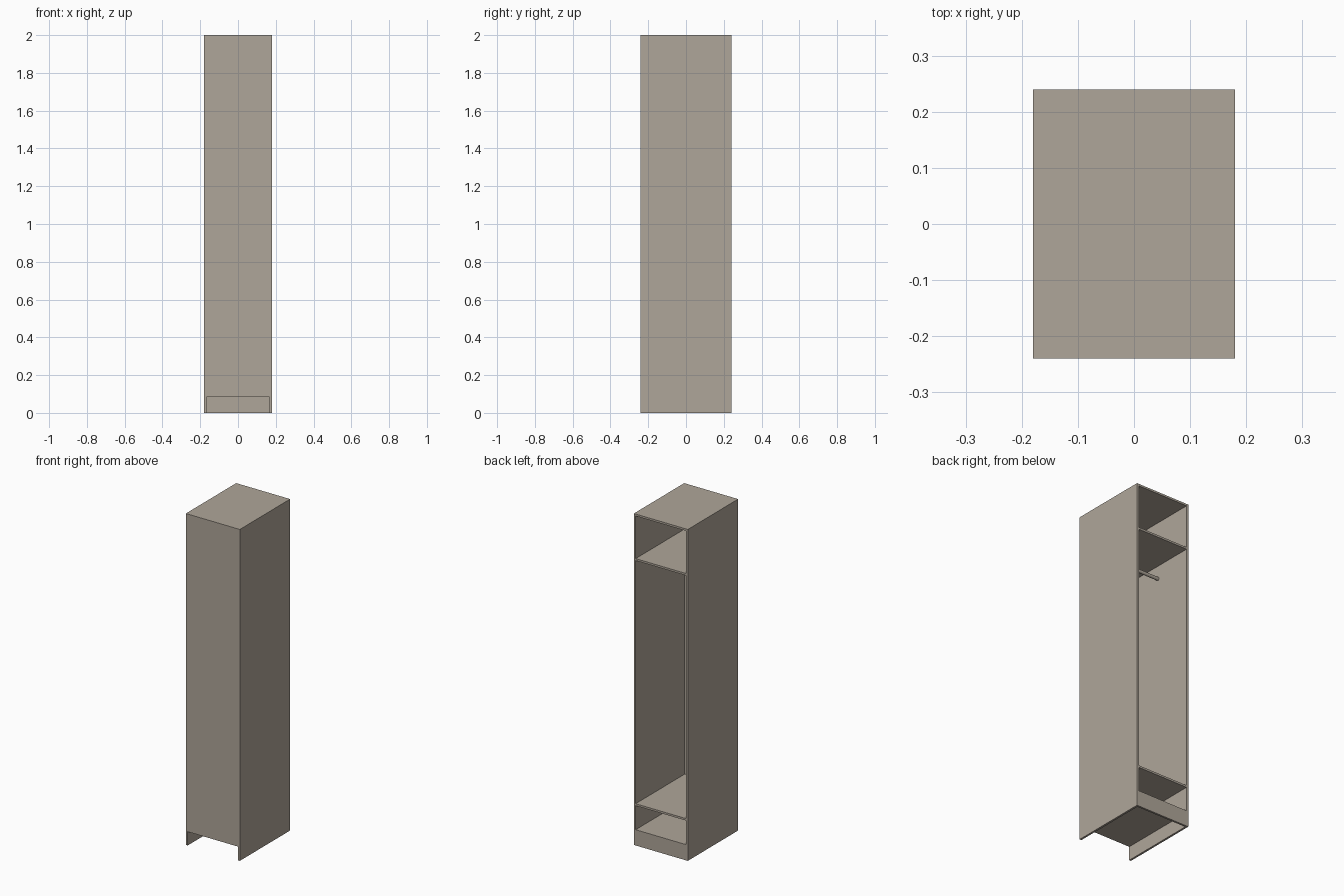
import bpy, math

if "Cube" in bpy.data.objects:
    bpy.data.objects.remove(bpy.data.objects["Cube"])

W, D, H, T = 0.36, 0.48, 2.0, 0.012   # overall size and board thickness
KICK = 0.083                          # toe-kick height

mat = bpy.data.materials.new("warm grey board")
mat.diffuse_color = (0.43, 0.38, 0.32, 1)
mat.use_nodes = True
mat.node_tree.nodes["Principled BSDF"].inputs["Base Color"].default_value = mat.diffuse_color


def board(name, x0, x1, y0, y1, z0, z1):
    bpy.ops.mesh.primitive_cube_add(
        size=1, location=((x0 + x1) / 2, (y0 + y1) / 2, (z0 + z1) / 2))
    ob = bpy.context.object
    ob.name = name
    ob.scale = (x1 - x0, y1 - y0, z1 - z0)
    bpy.ops.object.transform_apply(location=False, rotation=False, scale=True)
    ob.data.materials.append(mat)
    return ob


xi = W / 2 - T      # inner face of the sides
yf, yb = -D / 2, D / 2

# Side walls reach the floor
board("left_side", -W / 2, -xi, yf, yb, 0, H)
board("right_side", xi, W / 2, yf, yb, 0, H)

# Closed front panel above the toe-kick, and plinth at the open back
board("front_panel", -xi, xi, yf, yf + T, KICK, H)
board("back_plinth", -xi, xi, yb - T, yb, 0, KICK)

# Horizontal boards, given by their underside height
for name, z in (("bottom_board", KICK), ("lower_shelf", 0.24),
                ("upper_shelf", 1.719), ("top_board", H - T)):
    board(name, -xi, xi, yf + T, yb, z, z + T)

# Hanging rail across the compartment
bpy.ops.mesh.primitive_cylinder_add(
    vertices=24, radius=0.01, depth=2 * xi, location=(0, 0, 1.64),
    rotation=(0, math.pi / 2, 0))
rail = bpy.context.object
rail.name = "hanging_rail"
rail.data.materials.append(mat)
bpy.ops.object.shade_smooth_by_angle(angle=math.radians(40))
